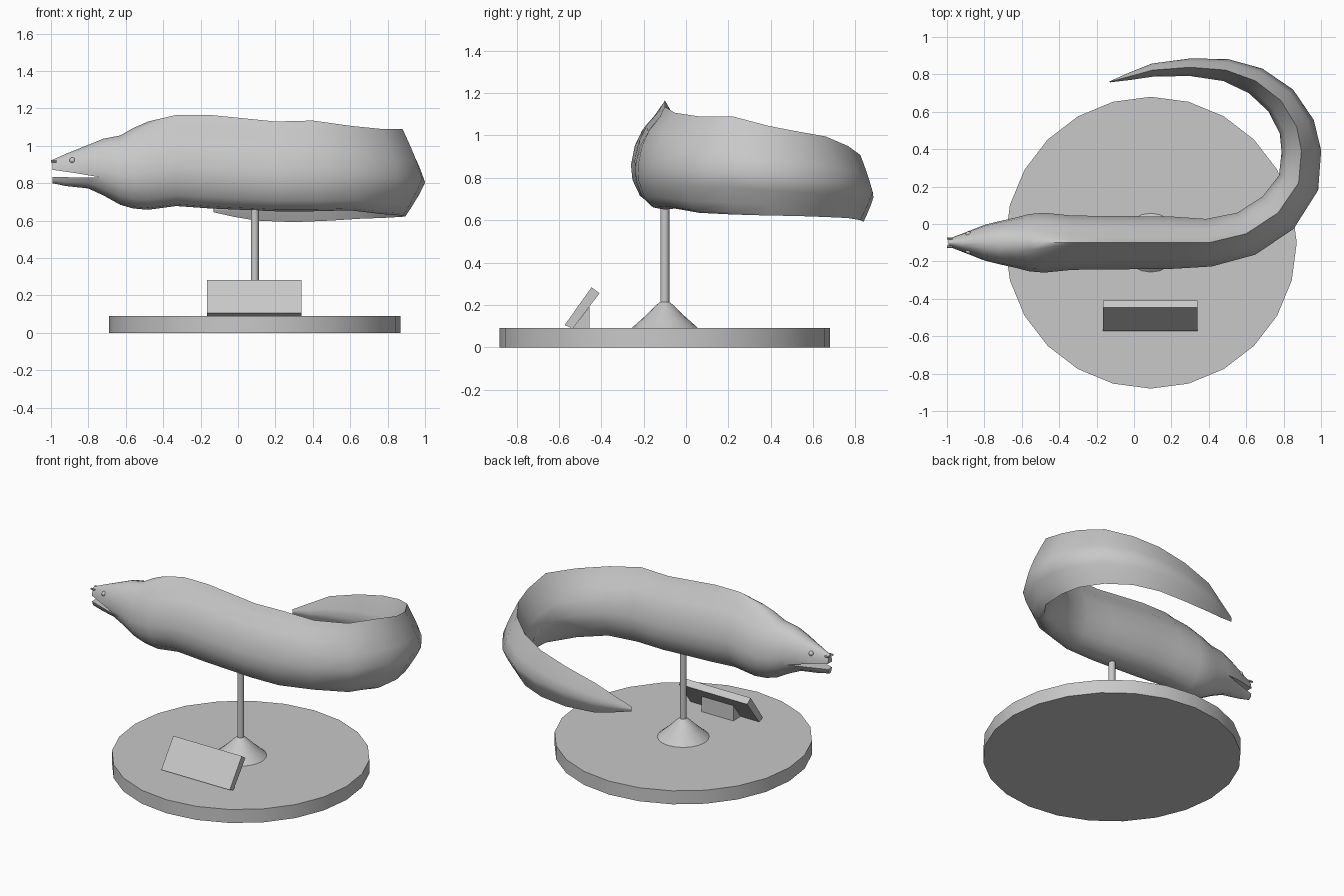
import bpy, bmesh, math
from mathutils import Vector

if "Cube" in bpy.data.objects:
    bpy.data.objects.remove(bpy.data.objects["Cube"])

grey = bpy.data.materials.new("light_grey")
grey.diffuse_color = (0.58, 0.58, 0.58, 1)
grey.use_nodes = True
grey.node_tree.nodes["Principled BSDF"].inputs["Base Color"].default_value = grey.diffuse_color


def smooth_shade(ob, angle):
    bpy.ops.object.select_all(action='DESELECT')
    ob.select_set(True)
    bpy.context.view_layer.objects.active = ob
    bpy.ops.object.shade_smooth_by_angle(angle=math.radians(angle))


def make_object(name, bm, smooth=None):
    bmesh.ops.recalc_face_normals(bm, faces=bm.faces)
    me = bpy.data.meshes.new(name)
    bm.to_mesh(me)
    bm.free()
    me.materials.append(grey)
    ob = bpy.data.objects.new(name, me)
    bpy.context.collection.objects.link(ob)
    if smooth:
        smooth_shade(ob, smooth)
    return ob


def loft(name, rings, smooth=None):
    """Skin a list of equal closed rings and cap both ends."""
    bm = bmesh.new()
    vs = [[bm.verts.new(p) for p in r] for r in rings]
    n = len(vs[0])
    for a, b in zip(vs, vs[1:]):
        for i in range(n):
            j = (i + 1) % n
            bm.faces.new((a[i], a[j], b[j], b[i]))
    bm.faces.new(vs[0])
    bm.faces.new(vs[-1])
    return make_object(name, bm, smooth)


def lathe(name, x, y, profile, sides, smooth=None):
    rings = [[(x + r * math.sin(2 * math.pi * i / sides),
               y + r * math.cos(2 * math.pi * i / sides), z)
              for i in range(sides)] for r, z in profile]
    return loft(name, rings, smooth)


def prism(name, yz, x0, x1):
    """Extrude a (y, z) outline along x."""
    return loft(name, [[(x, y, z) for y, z in yz] for x in (x0, x1)])


# Display stand
CX, CY = 0.09, -0.10
lathe("base_disc", CX, CY, [(0.78, 0), (0.78, 0.09)], 24, 30)
lathe("post_foot", CX, CY, [(0.16, 0.088), (0.09, 0.15), (0.04, 0.2), (0.02, 0.215)], 20, 35)
lathe("post", CX, CY, [(0.021, 0.2), (0.021, 0.70)], 16, 35)

# Tilted sign plate and its wedge support
prism("sign_plate", [(-0.573, 0.105), (-0.446, 0.283), (-0.408, 0.255), (-0.535, 0.088)],
      -0.165, 0.34)
prism("sign_support", [(-0.535, 0.088), (-0.455, 0.088), (-0.455, 0.192)], -0.03, 0.205)

# Half cross-section of the body, top to bottom: height, width
BODY = [(1, 0), (.94, .07), (.82, .2), (.6, .58), (.34, .84), (0, 1),
        (-.35, .97), (-.72, .76), (-.95, .4), (-1, 0)]

# Straight front part: x, half width, top z, bottom z
FRONT = [(-.992, .022, .925, .80), (-.92, .048, .957, .785),
         (-.80, .095, 1.005, .772), (-.72, .115, 1.038, .735),
         (-.63, .135, 1.055, .685), (-.56, .153, 1.095, .665),
         (-.48, .160, 1.13, .658), (-.33, .145, 1.165, .678),
         (-.15, .143, 1.165, .665), (.20, .140, 1.13, .65), (.40, .128, 1.135, .65)]

# Curled rear part: x, y, half width, top z, bottom z
REAR = [(.60, -.052, .122, 1.107, .655), (.77, .06, .120, 1.09, .635),
        (.88, .22, .112, 1.09, .627), (.895, .39, .106, 1.045, .622),
        (.87, .52, .098, 1.02, .62), (.785, .66, .088, .995, .615),
        (.65, .765, .075, .95, .61), (.49, .823, .06, .908, .60),
        (.30, .838, .047, .86, .592), (.10, .823, .035, .80, .60),
        (-.02, .79, .02, .735, .62), (-.13, .76, .003, .675, .645)]


def section(x, y):
    """Oval head, ridged body, lens-shaped tail, blended along the length."""
    tail = min(max((y - CY) / .35, 0), 1)
    head = min(max((-.33 - x) / .35, 0), 1) if y < 0 else 0
    for h, w in BODY:
        w += head * (math.sqrt(1 - h * h) - w)
        yield h, w + tail * (1 - abs(h) ** 1.15 - w)


# Eel body
stations = [(x, CY, w, t, b) for x, w, t, b in FRONT] + REAR
rings = []
for i, (x, y, w, top, bottom) in enumerate(stations):
    a, b = stations[max(i - 1, 0)], stations[min(i + 1, len(stations) - 1)]
    d = Vector((b[0] - a[0], b[1] - a[1])).normalized()
    mid = bottom + (top - bottom) * 0.43
    half = [(s * w, mid + h * ((top - mid) if h > 0 else (mid - bottom)))
            for h, s in section(x, y)]
    full = half + [(-s, z) for s, z in half[-2:0:-1]]
    rings.append([(x - d.y * s, y + d.x * s, z) for s, z in full])
eel = loft("eel_body", rings)

# Open mouth, cut as a wedge between the jaws
outline = [(-1.05, .88), (-.86, .853), (-.74, .832), (-.86, .831), (-1.05, .835)]
cutter = loft("mouth_cutter", [[(x, y, z) for x, z in outline] for y in (-.4, .2)])
cutter.hide_render = True
cut = eel.modifiers.new("mouth", 'BOOLEAN')
cut.operation, cut.solver, cut.object = 'DIFFERENCE', 'EXACT', cutter
bpy.context.view_layer.objects.active = eel
bpy.ops.object.modifier_apply(modifier=cut.name)
bpy.data.objects.remove(cutter)
smooth_shade(eel, 50)

# Eyes and nostril tubes
for s, label in ((-1, "right"), (1, "left")):
    bm = bmesh.new()
    bmesh.ops.create_uvsphere(bm, u_segments=12, v_segments=8, radius=0.016)
    bmesh.ops.translate(bm, verts=bm.verts, vec=(-.885, CY + s * .045, .922))
    make_object("eye_" + label, bm, 60)
    tube = [[(x, CY + s * .022 + .006 * math.cos(t * math.pi / 4),
              .917 + .006 * math.sin(t * math.pi / 4)) for t in range(8)]
            for x in (-.97, -1.0)]
    loft("nostril_" + label, tube, 40)
